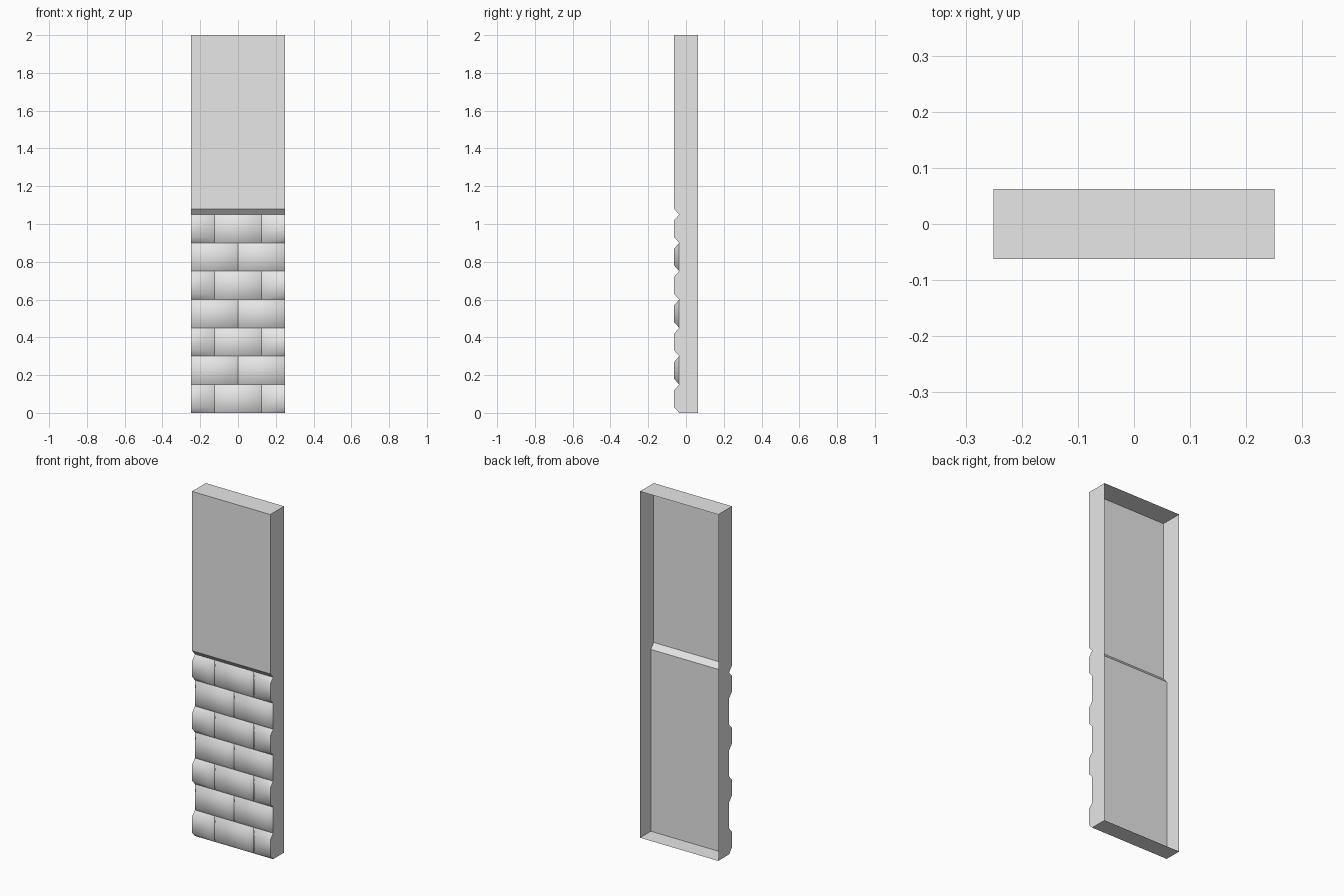
import bpy, bmesh

cube = bpy.data.objects.get("Cube")
if cube:
    bpy.data.objects.remove(cube, do_unlink=True)

HALF_W = 0.25       # half width of the wall
BACK = 0.0625       # open rear rim
FRONT = -0.0625     # outer front plane
GROOVE = -0.036     # mortar plane
PITCH = 0.15        # height of one brick course
COURSES = 7
BEVEL = 0.03
HEIGHT = 2.0

grey = bpy.data.materials.new("plain grey")
grey.use_nodes = True
grey.diffuse_color = (0.8, 0.8, 0.8, 1)
grey.node_tree.nodes["Principled BSDF"].inputs["Base Color"].default_value = (0.8, 0.8, 0.8, 1)


def make_object(name, bm):
    mesh = bpy.data.meshes.new(name)
    bm.to_mesh(mesh)
    bm.free()
    mesh.materials.append(grey)
    obj = bpy.data.objects.new(name, mesh)
    bpy.context.collection.objects.link(obj)
    return obj


def wall_shell():
    """Side profile swept across the width, open at the rear."""
    top = COURSES * PITCH
    profile = [(BACK, 0), (GROOVE, 0), (GROOVE, top),
               (FRONT, top + BEVEL), (FRONT, HEIGHT), (BACK, HEIGHT)]
    bm = bmesh.new()
    left = [bm.verts.new((HALF_W, y, z)) for y, z in profile]
    right = [bm.verts.new((-HALF_W, y, z)) for y, z in profile]
    for i in range(len(profile) - 1):
        bm.faces.new((left[i], right[i], right[i + 1], left[i + 1]))
    bm.faces.new(left)
    bm.faces.new(right[::-1])
    # Outward direction: the mortar panel must face the front
    panel = bm.faces[1] if not bm.faces.ensure_lookup_table() else None
    bm.normal_update()
    if panel.normal.y > 0:
        bmesh.ops.reverse_faces(bm, faces=bm.faces[:])
    bm.normal_update()
    # Side caps face away from the centre
    for face in bm.faces:
        if abs(face.normal.x) > 0.9 and face.normal.x * face.calc_center_median().x < 0:
            face.normal_flip()
    return make_object("wall_shell", bm)


def add_brick(bm, x0, x1, z0):
    """Bevelled brick; ends cut by the wall edge stay square."""
    z1 = z0 + PITCH
    cut0 = x0 < -HALF_W - 0.01
    cut1 = x1 > HALF_W + 0.01
    x0, x1 = max(x0, -HALF_W), min(x1, HALF_W)
    i0 = x0 if cut0 else x0 + BEVEL * 0.8
    i1 = x1 if cut1 else x1 - BEVEL * 0.8
    base = [bm.verts.new((x, GROOVE, z)) for x, z in
            ((x0, z0), (x1, z0), (x1, z1), (x0, z1))]
    face = [bm.verts.new((x, FRONT, z)) for x, z in
            ((i0, z0 + BEVEL), (i1, z0 + BEVEL), (i1, z1 - BEVEL), (i0, z1 - BEVEL))]
    bm.faces.new(face).smooth = True
    for i in range(4):
        j = (i + 1) % 4
        side = bm.faces.new((base[i], base[j], face[j], face[i]))
        square = (i == 1 and cut1) or (i == 3 and cut0)
        side.smooth = not square
        if square:
            for edge in side.edges:
                edge.smooth = False


def brick_courses():
    """Running bond: joints shift by half a brick on every other course."""
    for row in range(COURSES):
        bm = bmesh.new()
        start = -0.375 if row % 2 == 0 else -0.25
        count = 3 if row % 2 == 0 else 2
        for n in range(count):
            add_brick(bm, start + n * 0.25, start + (n + 1) * 0.25, row * PITCH)
        make_object(f"brick_course_{row + 1}", bm)


wall_shell()
brick_courses()
